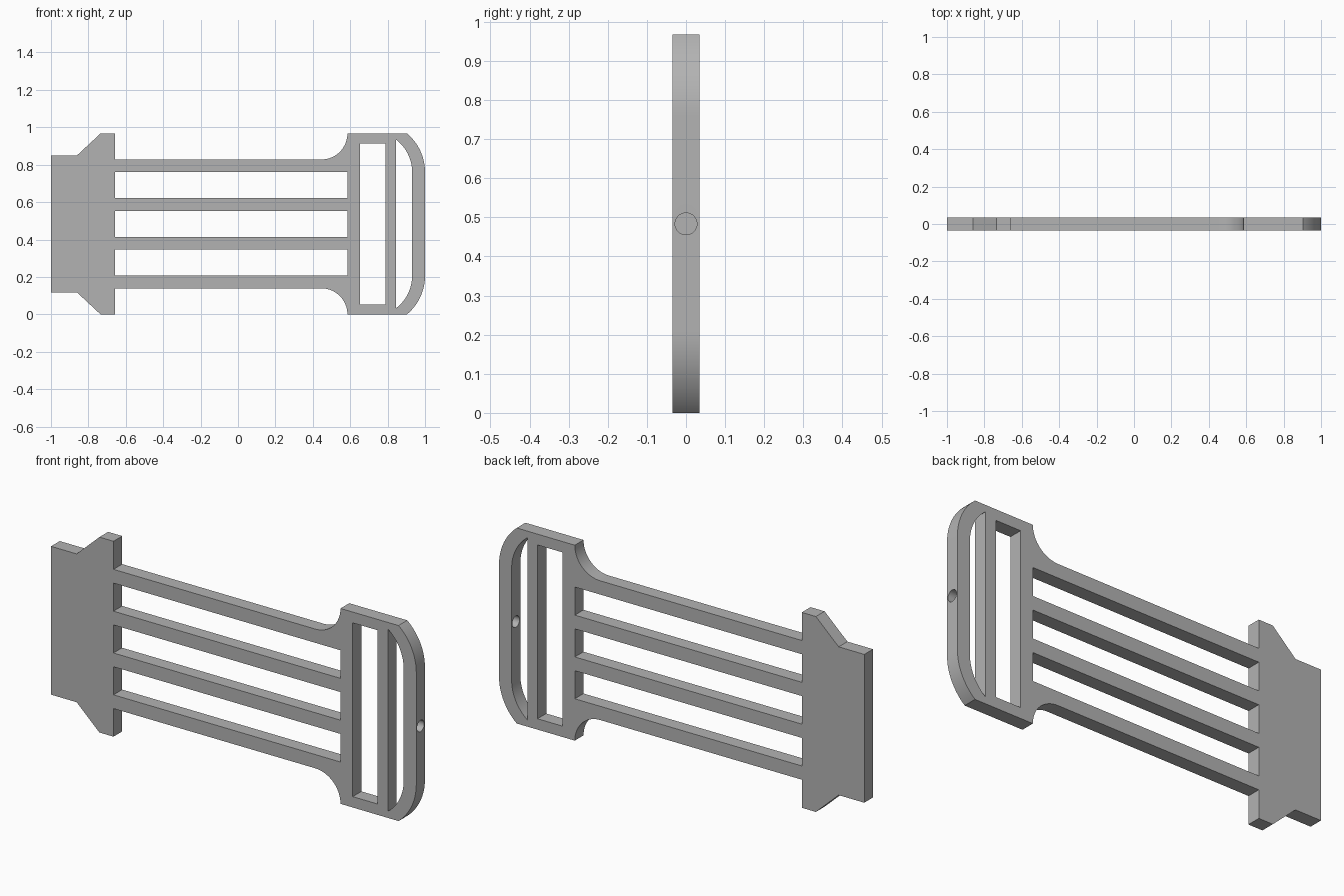
import bpy, bmesh, math
from mathutils import Matrix

cube = bpy.data.objects.get("Cube")
if cube:
    bpy.data.objects.remove(cube, do_unlink=True)

MID = 0.4835      # half height, the mirror line
DEPTH = 0.034     # half thickness

grey = bpy.data.materials.new("plain grey")
grey.use_nodes = True
grey.diffuse_color = (0.45, 0.45, 0.45, 1)
grey.node_tree.nodes["Principled BSDF"].inputs["Base Color"].default_value = grey.diffuse_color


def add_object(name, bm):
    bmesh.ops.recalc_face_normals(bm, faces=bm.faces)
    mesh = bpy.data.meshes.new(name)
    bm.to_mesh(mesh)
    bm.free()
    mesh.materials.append(grey)
    obj = bpy.data.objects.new(name, mesh)
    bpy.context.collection.objects.link(obj)
    return obj


def prism(name, points, half):
    """Extrude an x, z outline (z measured from the middle) along y."""
    bm = bmesh.new()
    face = bm.faces.new([bm.verts.new((x, -half, z + MID)) for x, z in points])
    side = bmesh.ops.extrude_face_region(bm, geom=[face])["geom"]
    bmesh.ops.translate(bm, vec=(0, 2 * half, 0),
                        verts=[v for v in side if isinstance(v, bmesh.types.BMVert)])
    return add_object(name, bm)


def mirrored(upper):
    """Close an upper outline with its reflection below the middle."""
    return upper + [(x, -z) for x, z in reversed(upper)]


def arc(cx, cz, r, start, end, steps=16):
    angles = [start + (end - start) * i / steps for i in range(steps + 1)]
    return [(cx + r * math.cos(a), cz + r * math.sin(a)) for a in angles]


def rectangle(x0, x1, z0, z1):
    return [(x0, z0), (x1, z0), (x1, z1), (x0, z1)]


def end_curve(x_end, r, x_stop):
    """Shoulder curve rising from the vertical end wall."""
    cx = x_end - r
    return arc(cx, 0.277, r, math.acos((x_stop - cx) / r), 0)


# Whole outline: stepped tab, strap, filleted and rounded buckle
outline = [(-1, 0.367), (-0.86, 0.367), (-0.735, MID), (-0.658, MID), (-0.658, 0.3445)]
outline += arc(0.446, MID, 0.139, -math.pi / 2, 0)
outline += end_curve(1.0, 0.269, 0.903)
body = prism("strap_buckle", mirrored(outline), DEPTH)

# Openings between the four bars, the long slot and the rounded slot
cutters = [prism("bar_gap_cutter", rectangle(-0.658, 0.585, c - 0.0695, c + 0.0695), 0.1)
           for c in (-0.207, 0, 0.207)]
cutters.append(prism("slot_cutter", rectangle(0.652, 0.789, -0.43, 0.43), 0.1))
cutters.append(prism("rounded_slot_cutter", mirrored(end_curve(0.931, 0.218, 0.845)), 0.1))

# Round hole through the end wall
bm = bmesh.new()
bmesh.ops.create_cone(bm, cap_ends=True, segments=32, radius1=0.028, radius2=0.028, depth=0.15,
                      matrix=Matrix.Translation((0.965, 0, MID)) @ Matrix.Rotation(math.pi / 2, 4, "Y"))
cutters.append(add_object("pin_hole_cutter", bm))

bpy.ops.object.select_all(action="DESELECT")
body.select_set(True)
bpy.context.view_layer.objects.active = body
for cutter in cutters:
    cutter.hide_render = True
    mod = body.modifiers.new("cut", "BOOLEAN")
    mod.operation = "DIFFERENCE"
    mod.solver = "EXACT"
    mod.object = cutter
    bpy.ops.object.modifier_apply(modifier=mod.name)
    bpy.data.objects.remove(cutter, do_unlink=True)

bpy.ops.object.shade_smooth_by_angle(angle=math.radians(25))
